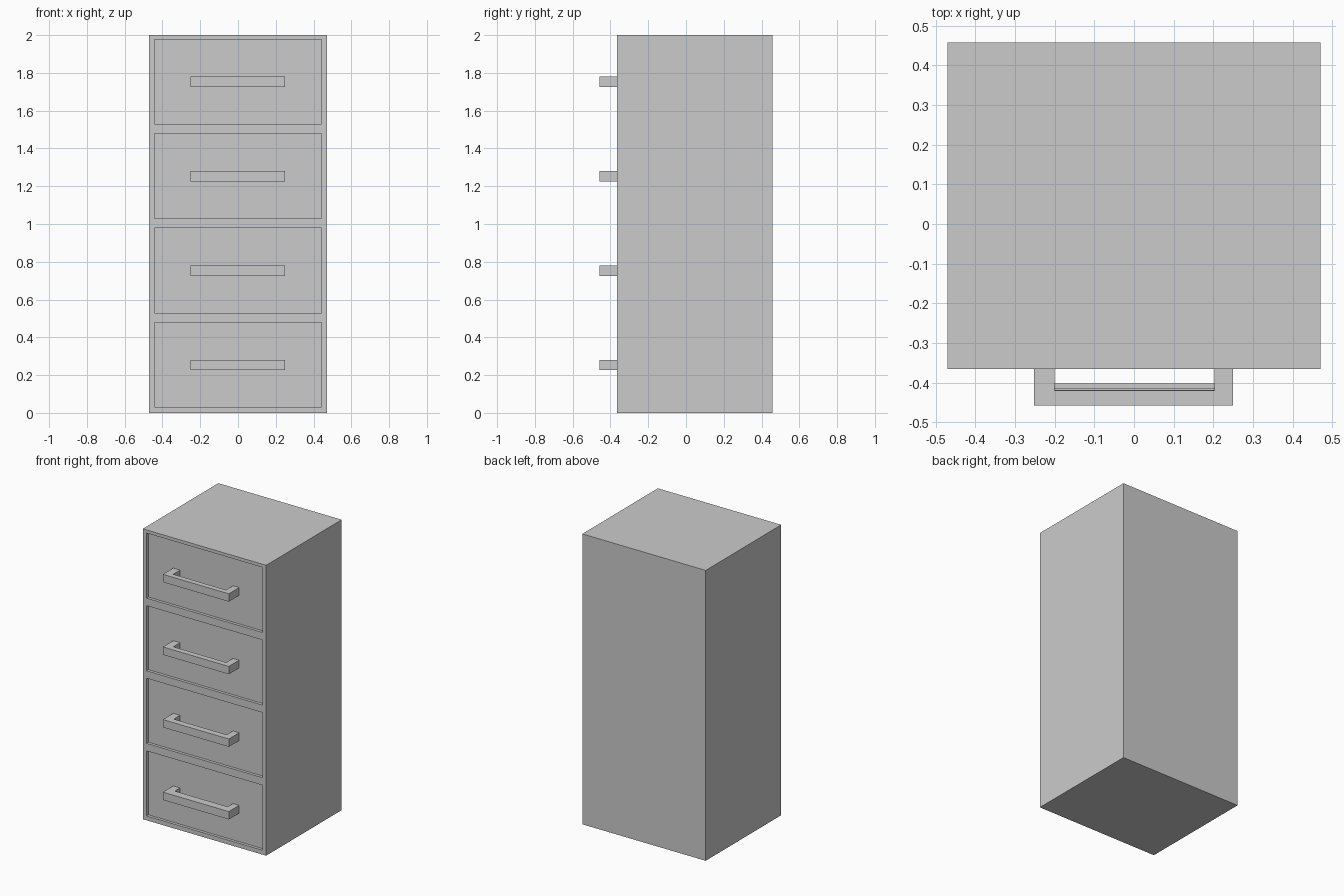
import bpy, bmesh

if "Cube" in bpy.data.objects:
    bpy.data.objects.remove(bpy.data.objects["Cube"])

FRONT, BACK = -0.365, 0.457   # cabinet faces in y
RECESS = 0.02                 # depth of the drawer fronts


def box(name, x, y, z):
    bpy.ops.mesh.primitive_cube_add(
        size=1, location=[(a + b) / 2 for a, b in (x, y, z)])
    ob = bpy.context.object
    ob.name = name
    ob.scale = [b - a for a, b in (x, y, z)]
    bpy.ops.object.transform_apply(location=False, rotation=False, scale=True)
    return ob


def pull_handle(name, inner_y, z0, z1):
    # U-shaped plan outline extruded upward
    back, outer = FRONT + RECESS + 0.002, -0.457
    outline = [(-0.252, back), (-0.252, outer), (0.25, outer), (0.25, back),
               (0.203, back), (0.203, inner_y), (-0.2, inner_y), (-0.2, back)]
    bm = bmesh.new()
    face = bm.faces.new([bm.verts.new((x, y, z0)) for x, y in outline])
    top = bmesh.ops.extrude_face_region(bm, geom=[face])["geom"]
    bmesh.ops.translate(bm, vec=(0, 0, z1 - z0),
                        verts=[v for v in top if isinstance(v, bmesh.types.BMVert)])
    bmesh.ops.recalc_face_normals(bm, faces=bm.faces)
    mesh = bpy.data.meshes.new(name)
    bm.to_mesh(mesh)
    bm.free()
    ob = bpy.data.objects.new(name, mesh)
    bpy.context.collection.objects.link(ob)


# Cabinet body
cabinet = box("cabinet", (-0.47, 0.47), (FRONT, BACK), (0, 2))

# Four recessed drawer fronts, each with a handle
for i, inner_y in enumerate((-0.402, -0.413, -0.418, -0.42)):
    z = 0.5 * i
    cutter = box(f"drawer_recess_{i + 1}", (-0.442, 0.442),
                 (FRONT - 0.1, FRONT + RECESS), (z + 0.03, z + 0.478))
    mod = cabinet.modifiers.new(f"recess_{i + 1}", "BOOLEAN")
    mod.operation = "DIFFERENCE"
    mod.solver = "EXACT"
    mod.object = cutter
    bpy.context.view_layer.objects.active = cabinet
    bpy.ops.object.modifier_apply(modifier=mod.name)
    bpy.data.objects.remove(cutter)
    pull_handle(f"drawer_handle_{i + 1}", inner_y, z + 0.226, z + 0.28)
